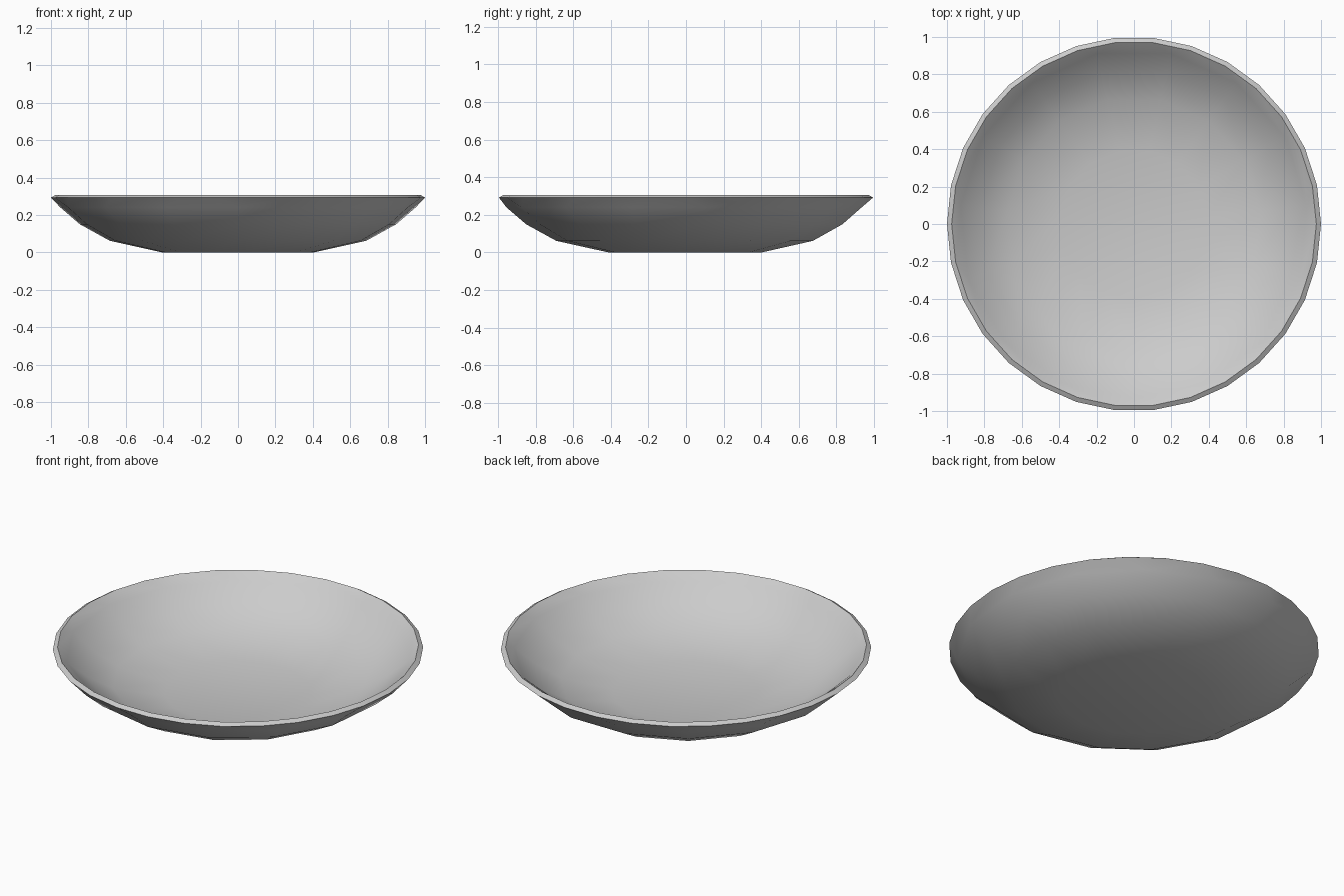
import bpy, bmesh
from math import radians, cos, sin

if "Cube" in bpy.data.objects:
    bpy.data.objects.remove(bpy.data.objects["Cube"])

N = 15  # sides of the body; the rim has twice as many
OUTER = [(0.41, 0.0), (0.69, 0.062), (0.85, 0.15), (0.955, 0.24)]
INNER = [(0.40, 0.032), (0.68, 0.092), (0.83, 0.177), (0.932, 0.263)]
RIM_OUT, RIM_IN = (1.0, 0.292), (0.975, 0.307)

bm = bmesh.new()


def ring(r, z, n, start):
    return [bm.verts.new((r * cos(radians(start + 360 * i / n)),
                          r * sin(radians(start + 360 * i / n)), z)) for i in range(n)]


def bridge(a, b):
    n = len(a)
    for i in range(n):
        j = (i + 1) % n
        bm.faces.new((a[i], a[j], b[j], b[i]))


def skin(profile, rim):
    # stacked coarse rings, a flat floor, then a strip doubling up to the rim
    rings = [ring(r, z, N, 6) for r, z in profile]
    bm.faces.new(rings[0])
    for a, b in zip(rings, rings[1:]):
        bridge(a, b)
    edge, top = ring(*rim, 2 * N, 0), rings[-1]
    for i in range(N):
        j = (i + 1) % N
        bm.faces.new((top[i], edge[2 * i + 1], edge[2 * i]))
        bm.faces.new((top[i], top[j], edge[2 * j], edge[2 * i + 1]))
    return edge


# outer and inner skins joined by the sloping lip
bridge(skin(OUTER, RIM_OUT), skin(INNER, RIM_IN))
bmesh.ops.recalc_face_normals(bm, faces=bm.faces[:])

mesh = bpy.data.meshes.new("bowl")
bm.to_mesh(mesh)
bm.free()
bowl = bpy.data.objects.new("bowl", mesh)
bpy.context.collection.objects.link(bowl)

# smooth shading with a crisp lip
bpy.context.view_layer.objects.active = bowl
bowl.select_set(True)
bpy.ops.object.shade_smooth_by_angle(angle=radians(40))
